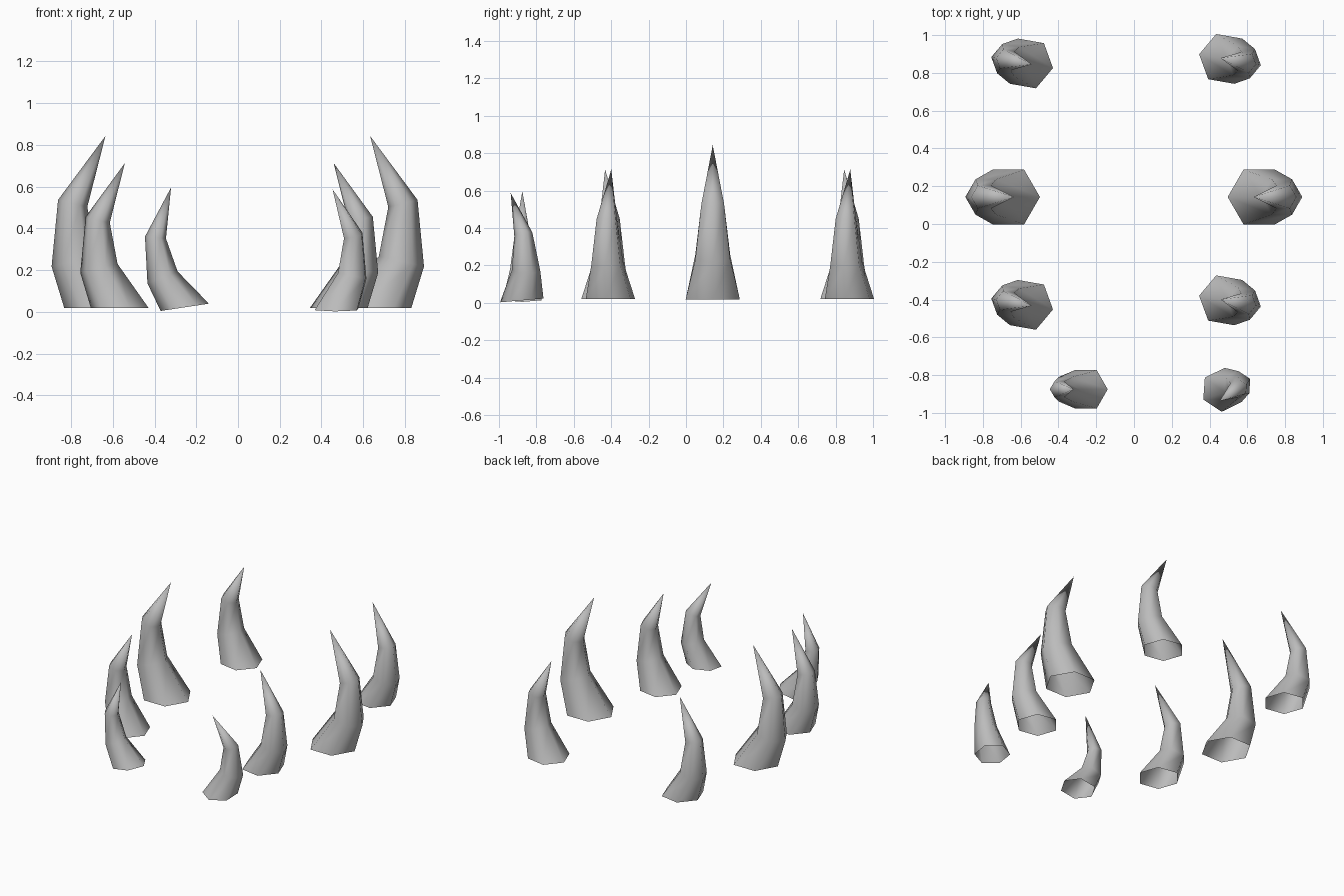
import bpy
import bmesh
from math import cos, sin, pi, radians
from mathutils import Matrix, Vector

if "Cube" in bpy.data.objects:
    bpy.data.objects.remove(bpy.data.objects["Cube"])

# Plain grey horn colour
grey = bpy.data.materials.new("horn_grey")
grey.use_nodes = True
colour = (0.5, 0.5, 0.5, 1)
grey.diffuse_color = colour
grey.node_tree.nodes["Principled BSDF"].inputs["Base Color"].default_value = colour

SIDES = 6
# Each ring: outward offset, height, radius, rise of the outer edge
RINGS = [(0, 0, 0.167, 0), (0.12, 0.225, 0.108, -0.025), (0.127, 0.502, 0.07, 0.017)]
TIP = (-0.03, 0, 0.825)


def horn_mesh():
    """Bent six-sided horn, open at the base, bulging towards +x."""
    bm = bmesh.new()
    rings = []
    for out, height, radius, rise in RINGS:
        ring = []
        for i in range(SIDES):
            a = 2 * pi * i / SIDES
            ring.append(bm.verts.new((out + radius * cos(a), radius * sin(a),
                                      height + rise * cos(a))))
        rings.append(ring)
    tip = bm.verts.new(TIP)
    for i in range(SIDES):
        j = (i + 1) % SIDES
        for low, high in zip(rings, rings[1:]):
            bm.faces.new((low[i], low[j], high[j], high[i]))
        bm.faces.new((rings[-1][i], rings[-1][j], tip))
    for f in bm.faces:
        f.smooth = True
    mesh = bpy.data.meshes.new("horn")
    bm.to_mesh(mesh)
    bm.free()
    mesh.materials.append(grey)
    return mesh


mesh = horn_mesh()


def place(name, position, size, turn, tilt=0, axis="X"):
    horn = bpy.data.objects.new(name, mesh)
    bpy.context.collection.objects.link(horn)
    horn.matrix_world = (Matrix.Translation(Vector(position))
                         @ Matrix.Rotation(radians(tilt), 4, axis)
                         @ Matrix.Rotation(radians(turn), 4, "Z")
                         @ Matrix.Scale(size, 4))


# Largest pair
place("large_horn_left", (0.663, 0.143, 0.018), 1, 0)
place("large_horn_right", (-0.665, 0.143, 0.018), 1, 180)

# Medium pairs, behind and in front of the largest
for label, shift in (("back", 0.85), ("middle", -0.428)):
    place(label + "_horn_left", (0.483, shift + 0.024, 0.02), 0.84, -10)
    place(label + "_horn_right", (-0.567, shift, 0.02), 0.84, 170)

# Small leaning front pair
place("front_horn_left", (0.472, -0.878, 0.013), 0.7, 26, 5, "X")
place("front_horn_right", (-0.255, -0.875, 0.0225), 0.7, 180, -8.6, "Y")
